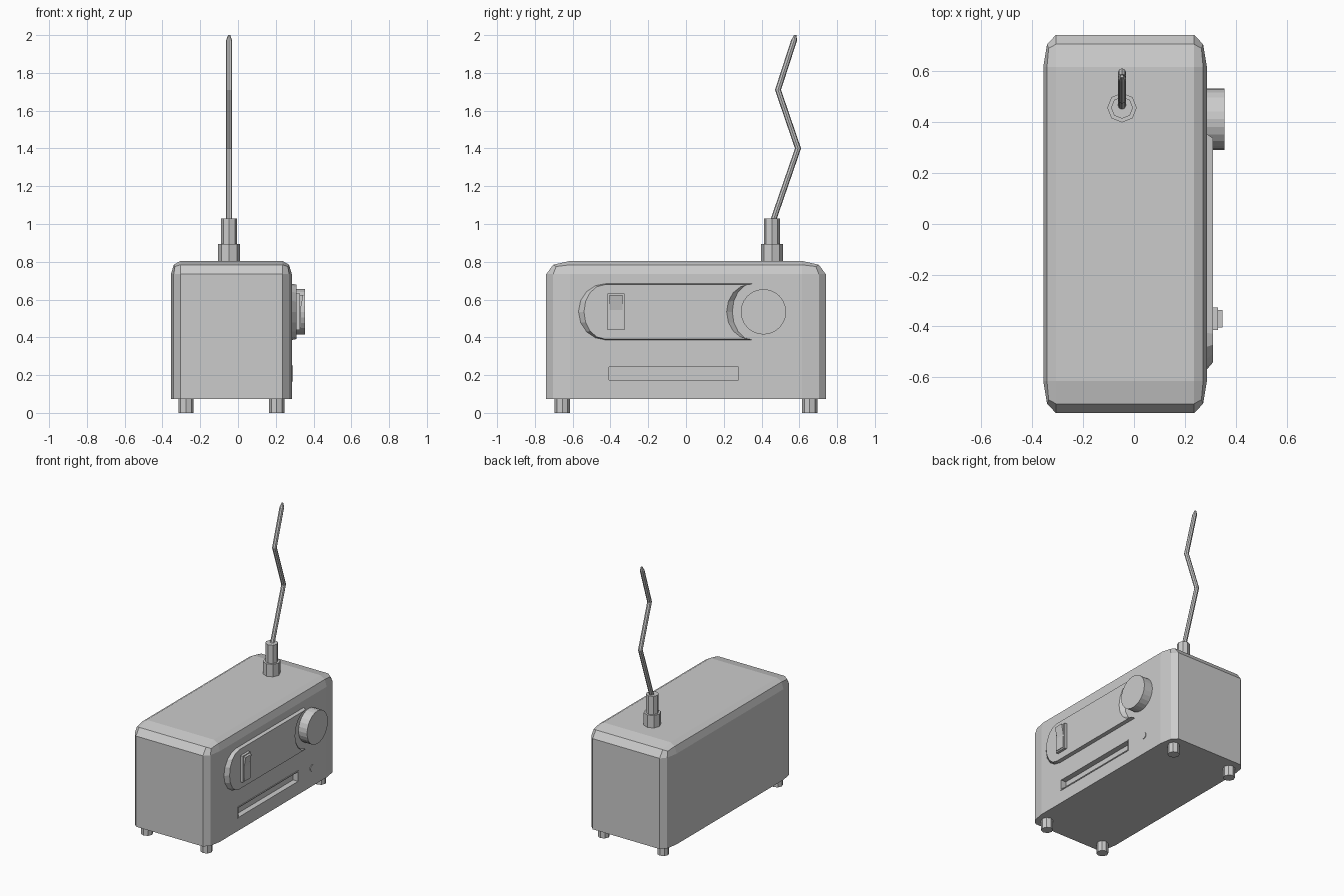
import bpy, bmesh
from math import cos, sin, pi
from mathutils import Vector

if "Cube" in bpy.data.objects:
    bpy.data.objects.remove(bpy.data.objects["Cube"])


def finish(bm, name):
    bmesh.ops.recalc_face_normals(bm, faces=bm.faces)
    me = bpy.data.meshes.new(name)
    bm.to_mesh(me)
    bm.free()
    ob = bpy.data.objects.new(name, me)
    bpy.context.collection.objects.link(ob)
    return ob


def loft(name, rings):
    """Closed solid through rings that share a point count."""
    bm = bmesh.new()
    loops = [[bm.verts.new(p) for p in r] for r in rings]
    n = len(loops[0])
    for a, b in zip(loops, loops[1:]):
        for i in range(n):
            j = (i + 1) % n
            bm.faces.new((a[i], a[j], b[j], b[i]))
    bm.faces.new(loops[0])
    bm.faces.new(loops[-1])
    return finish(bm, name)


def ring_z(x, y, z, r, n=8):
    return [(x + r * cos(2 * pi * i / n), y + r * sin(2 * pi * i / n), z) for i in range(n)]


def ring_x(x, y, z, r, n):
    return [(x, y + r * cos(2 * pi * i / n), z + r * sin(2 * pi * i / n)) for i in range(n)]


def box(name, lo, hi):
    (x0, y0, z0), (x1, y1, z1) = lo, hi
    return loft(name, [[(x, y0, z0), (x, y1, z0), (x, y1, z1), (x, y0, z1)] for x in (x0, x1)])


# Body: bevelled in stretched space so the rounding is wider along y
bm = bmesh.new()
bmesh.ops.create_cube(bm, size=1)
bmesh.ops.scale(bm, vec=(12.8, 11.84, 10.4), verts=bm.verts)
edges = [e for e in bm.edges if max(v.co.z for v in e.verts) > 0]
bmesh.ops.bevel(bm, geom=edges, offset=1, segments=2, profile=0.5, affect='EDGES')
bmesh.ops.scale(bm, vec=(0.05, 0.125, 0.0703), verts=bm.verts)
bmesh.ops.translate(bm, vec=(-0.035, 0, 0.439), verts=bm.verts)
body = finish(bm, "body")

# Slot recess with a thin raised rim
rim = box("slot_rim", (0.28, -0.415, 0.167), (0.29, 0.285, 0.25))
cutter = box("slot_cutter", (0.25, -0.408, 0.174), (0.4, 0.278, 0.243))
cutter.hide_render = True
cutter.hide_viewport = True
for ob in (body, rim):
    m = ob.modifiers.new("slot", 'BOOLEAN')
    m.operation = 'DIFFERENCE'
    m.solver = 'EXACT'
    m.object = cutter

# Feet
for x in (-0.275, 0.205):
    for y in (-0.655, 0.655):
        loft("foot", [ring_z(x, y, 0, 0.04), ring_z(x, y, 0.09, 0.04)])

# Aerial socket and zigzag rod
ax, ay = -0.047, 0.455
loft("aerial_socket", [ring_z(ax, ay, 0.79, 0.058), ring_z(ax, ay, 0.895, 0.058),
                       ring_z(ax, ay, 0.895, 0.043), ring_z(ax, ay, 1.028, 0.043)])
path = [(0.455, 1.0, 0.016), (0.593, 1.40, 0.016), (0.487, 1.71, 0.016),
        (0.572, 1.972, 0.016), (0.578, 2.0, 0.006)]
loft("aerial_rod", [ring_z(ax, y, z, r) for y, z, r in path])


# Raised front panel: rounded at one end, scooped around the dial at the other
def panel_ring(x, yl, rl, yr, rr, h, n=8):
    ts = [pi / 2 - pi * i / n for i in range(n + 1)]
    scoop = [(x, yr - rr * cos(t), 0.535 + h * sin(t)) for t in ts]
    nose = [(x, yl - rl * cos(t), 0.535 + h * sin(t)) for t in reversed(ts)]
    return scoop + nose


loft("control_panel", [panel_ring(0.28, -0.425, 0.15, 0.355, 0.104, 0.15),
                       panel_ring(0.31, -0.43, 0.11, 0.335, 0.12, 0.144)])

# Tuning dial and indicator lamp
loft("tuning_dial", [ring_x(0.28, 0.41, 0.535, 0.12, 24), ring_x(0.354, 0.41, 0.535, 0.12, 24)])
loft("indicator_lamp", [ring_x(0.28, 0.443, 0.208, 0.023, 12), ring_x(0.29, 0.443, 0.208, 0.023, 12)])

# Rocker switch with its frame
box("switch_frame", (0.3, -0.415, 0.44), (0.329, -0.326, 0.632))
profile = [(0.32, 0.45), (0.334, 0.45), (0.331, 0.545), (0.346, 0.624), (0.32, 0.626)]
loft("switch_rocker", [[(x, y, z) for x, z in profile] for y in (-0.404, -0.337)])
